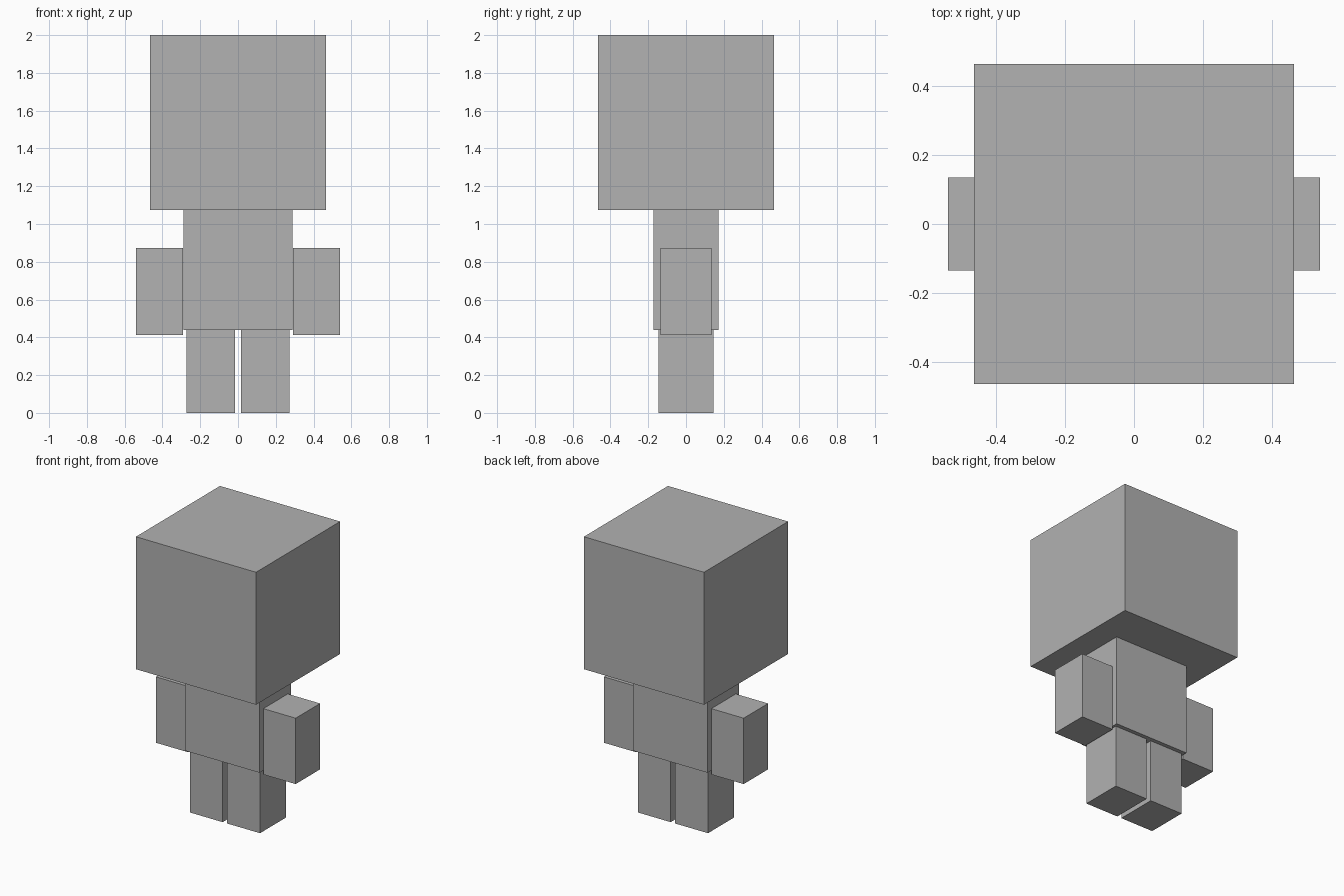
import bpy

cube = bpy.data.objects.get("Cube")
if cube:
    bpy.data.objects.remove(cube, do_unlink=True)

# Single plain grey
GREY = (0.445, 0.445, 0.445, 1.0)
grey = bpy.data.materials.new("plain grey")
grey.use_nodes = True
grey.diffuse_color = GREY
grey.node_tree.nodes["Principled BSDF"].inputs["Base Color"].default_value = GREY


def box(name, x, y, z):
    """Axis-aligned box from (min, max) ranges."""
    ranges = (x, y, z)
    bpy.ops.mesh.primitive_cube_add(size=1, location=[(a + b) / 2 for a, b in ranges])
    ob = bpy.context.object
    ob.name = ob.data.name = name
    ob.scale = [b - a for a, b in ranges]
    bpy.ops.object.transform_apply(location=False, rotation=False, scale=True)
    ob.data.materials.append(grey)
    return ob


# Head and torso
box("head", (-0.465, 0.465), (-0.465, 0.465), (1.073, 2.0))
box("torso", (-0.289, 0.289), (-0.173, 0.173), (0.438, 1.073))

# Limbs, mirrored left and right (left is +x)
for side, s in (("left", 1), ("right", -1)):
    box(side + "_arm", sorted((s * 0.291, s * 0.541)), (-0.135, 0.135), (0.412, 0.873))
    box(side + "_leg", sorted((s * 0.017, s * 0.272)), (-0.145, 0.145), (0.0, 0.438))
